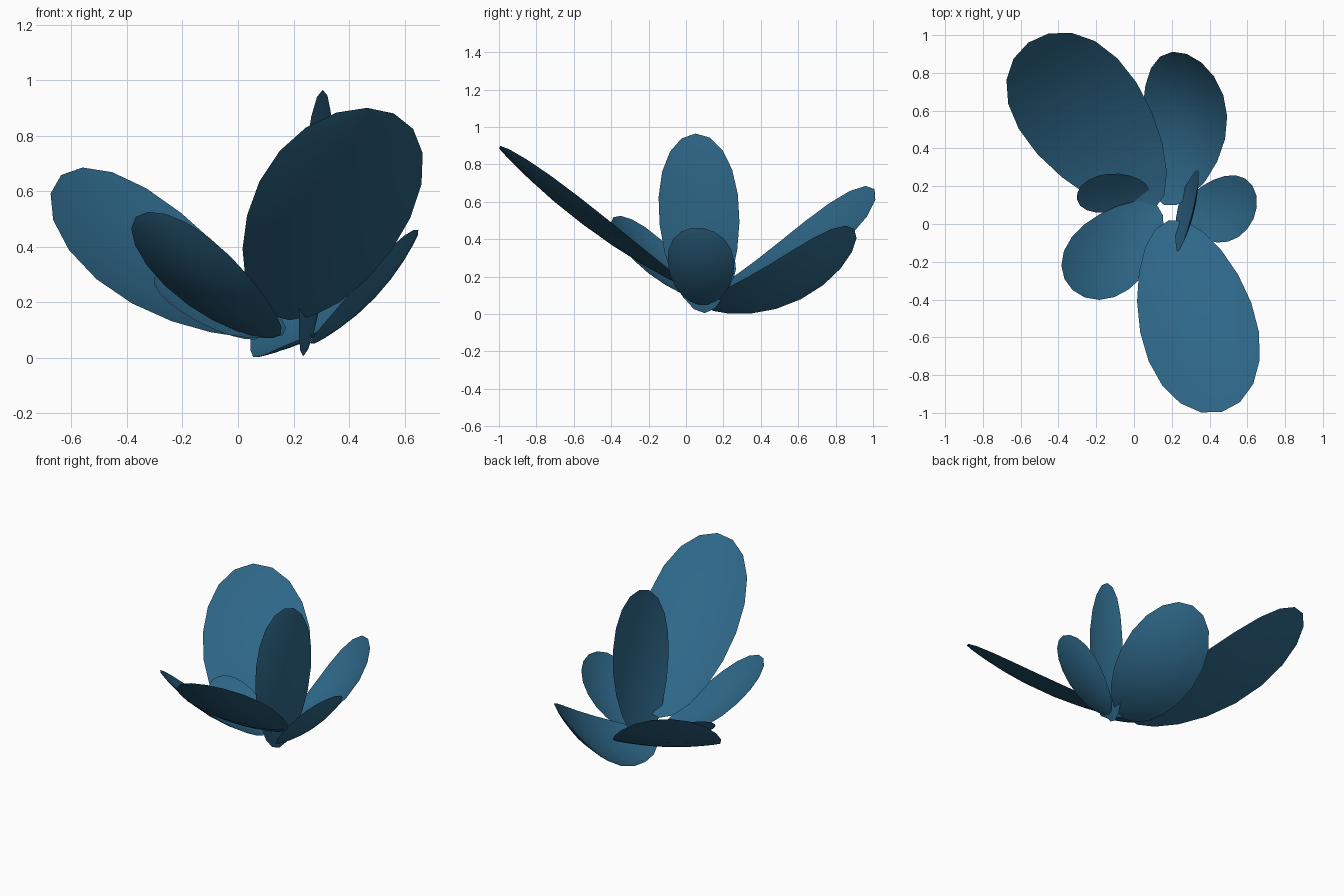
import bpy, math
from mathutils import Vector

cube = bpy.data.objects.get("Cube")
if cube:
    bpy.data.objects.remove(cube)

# One colour for all petals
blue = bpy.data.materials.new("petal blue")
blue.use_nodes = True
colour = (0.027, 0.135, 0.245, 1)
blue.diffuse_color = colour
blue.node_tree.nodes["Principled BSDF"].inputs["Base Color"].default_value = colour

ALONG, ACROSS = 10, 8


def petal(name, base, tip, side, sag, cup):
    """Egg-shaped sheet from base to tip; side is its half-width vector,
    sag bends it lengthwise and cup lifts its long edges."""
    base, tip, side = Vector(base), Vector(tip), Vector(side)
    axis = tip - base
    width = side.length
    side = (side - side.project(axis)).normalized() * width
    inner = axis.cross(side).normalized()
    if inner.dot(Vector((-0.3, 0, 1))) < 0:
        inner, side = -inner, -side

    def point(u, v):
        bend = cup * v * v - sag * 4 * u * (1 - u)
        return base + axis * u + side * v + inner * bend

    verts, faces = [point(0, 0)], []
    for i in range(1, ALONG):
        t = math.pi * i / ALONG
        u = (1 - math.cos(t)) / 2
        half = math.sin(t) * (0.84 + 0.28 * u)
        verts += [point(u, half * (2 * j / ACROSS - 1)) for j in range(ACROSS + 1)]
    verts.append(point(1, 0))

    row = ACROSS + 1
    last = len(verts) - 1
    for j in range(ACROSS):
        faces.append((0, 1 + j, 2 + j))
        faces.append((last, last - row + j + 1, last - row + j))
        for i in range(ALONG - 2):
            a = 1 + i * row + j
            faces.append((a, a + row, a + row + 1, a + 1))

    mesh = bpy.data.meshes.new(name)
    mesh.from_pydata(verts, [], faces)
    mesh.materials.append(blue)
    mesh.shade_smooth()
    obj = bpy.data.objects.new(name, mesh)
    bpy.context.collection.objects.link(obj)
    return obj


# Large petals
petal("front_petal", (0.185, 0.02, 0.135), (0.465, -0.995, 0.9), (0.3, 0.08, -0.005), 0.06, 0.05)
petal("back_right_petal", (0.11, 0.08, 0.07), (-0.56, 0.96, 0.685), (0.27, 0.19, 0.013), 0.12, 0.03)
petal("back_left_petal", (0.16, 0.1, 0.04), (0.28, 0.9, 0.455), (0.225, -0.055, 0.11), 0.14, 0.05)

# Upright petal
petal("upright_petal", (0.235, 0.1, 0.005), (0.305, 0.05, 0.965), (0.055, 0.218, 0), 0.04, 0.03)

# Small petals
petal("front_right_petal", (0.125, 0.095, 0.07), (-0.325, -0.35, 0.525), (0.14, -0.155, 0.03), 0.068, 0.04)
petal("left_petal", (0.26, 0.07, 0.05), (0.65, 0.09, 0.46), (0.03, 0.18, -0.02), 0.048, 0.04)
petal("right_petal", (0.08, 0.16, 0.075), (-0.3, 0.165, 0.29), (0.02, 0.105, 0.062), 0.01, 0.01)
